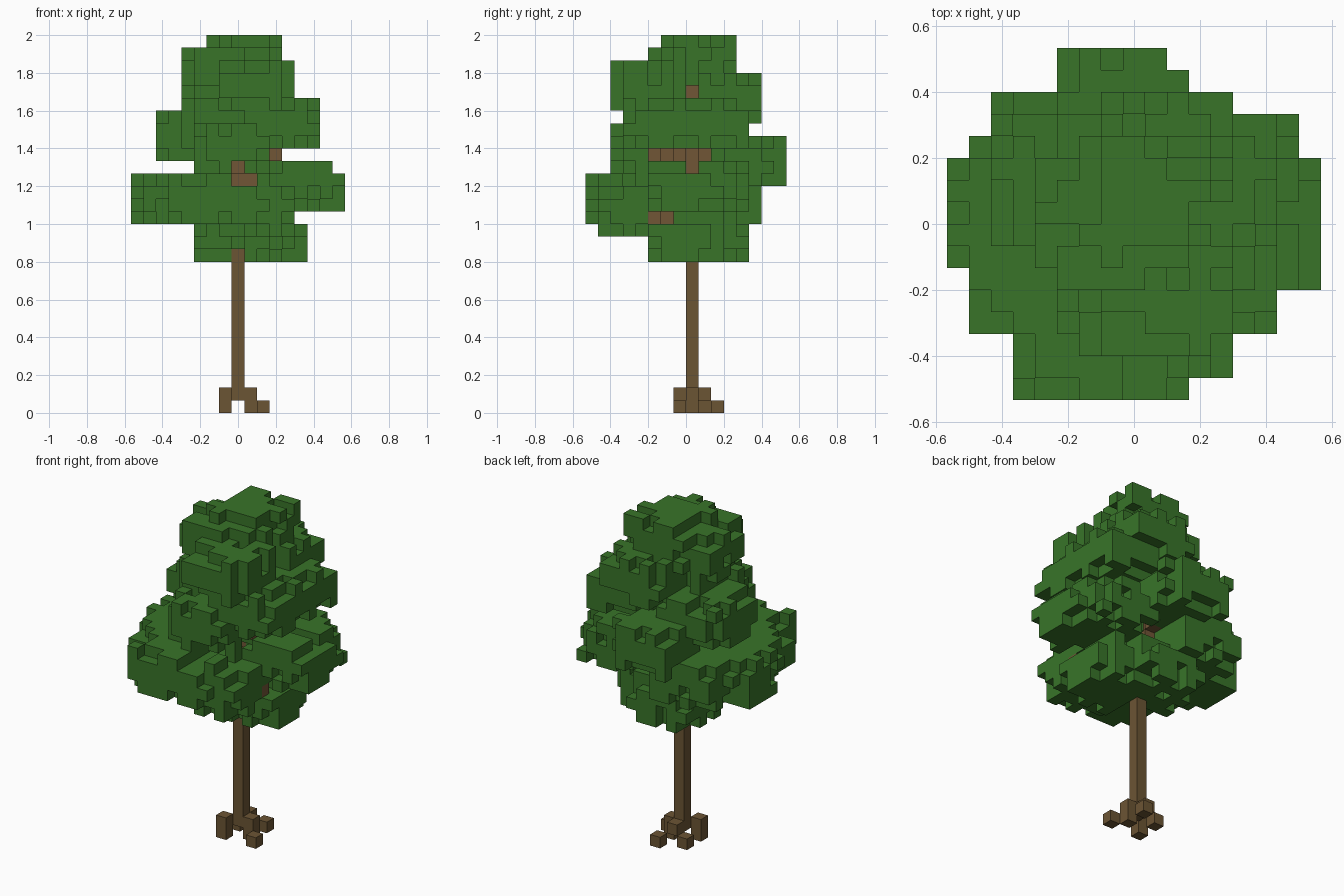
import bpy, bmesh, random
from mathutils import Vector

random.seed(7)
UNIT = 2 / 30  # edge of one block
CLUMP = (6, 6, 4)  # cells in one leaf clump

cube = bpy.data.objects.get("Cube")
if cube:
    bpy.data.objects.remove(cube, do_unlink=True)


def material(name, colour):
    mat = bpy.data.materials.new(name)
    mat.use_nodes = True
    mat.diffuse_color = (*colour, 1)
    mat.node_tree.nodes["Principled BSDF"].inputs["Base Color"].default_value = (*colour, 1)
    return mat


def block_object(name, cells, mat):
    """Skin a set of grid cells with only their exposed faces."""
    bm = bmesh.new()
    for cell in sorted(cells):
        centre = Vector((cell[0], cell[1] + 0.5, cell[2] + 0.5))
        for axis in range(3):
            for sign in (-1, 1):
                side = list(cell)
                side[axis] += sign
                if tuple(side) in cells:
                    continue
                ring = []
                for b, c in ((-1, -1), (1, -1), (1, 1), (-1, 1)):
                    offset = Vector()
                    offset[axis] = sign / 2
                    offset[(axis + 1) % 3] = b / 2
                    offset[(axis + 2) % 3] = c / 2
                    ring.append(bm.verts.new((centre + offset) * UNIT))
                bm.faces.new(ring[::sign])
    bmesh.ops.remove_doubles(bm, verts=bm.verts[:], dist=UNIT / 100)
    mesh = bpy.data.meshes.new(name)
    bm.to_mesh(mesh)
    bm.free()
    mesh.materials.append(mat)
    obj = bpy.data.objects.new(name, mesh)
    bpy.context.collection.objects.link(obj)
    return obj


def leaf_clump(corner):
    """Box of cells whose edges and corners are randomly nibbled away."""
    drop = (0, 0.06, 0.5, 0.9)  # chance by how many sides a cell touches
    cells = set()
    for x in range(CLUMP[0]):
        for y in range(CLUMP[1]):
            for z in range(CLUMP[2]):
                sides = sum(p in (0, n - 1) for p, n in zip((x, y, z), CLUMP))
                if random.random() >= drop[sides]:
                    cells.add((corner[0] + x, corner[1] + y, corner[2] + z))
    return cells


def limb(start, end):
    """Straight line of cells between two points."""
    a, b = Vector(start), Vector(end)
    steps = int(max(abs(v) for v in b - a))
    return {tuple(round(v) for v in a.lerp(b, n / steps)) for n in range(steps + 1)}


# Roots and trunk
roots = {(-1, -1, 0), (-1, -1, 1), (1, 0, 0), (1, 0, 1), (2, -1, 0),
         (0, 1, 1), (-1, 1, 0), (1, 2, 0)}
trunk = limb((0, 0, 1), (0, 0, 17))

# Leader and limbs inside the crown
limbs = limb((0, 0, 18), (0, 0, 26))
for start, end in (
    ((0, 0, 14), (-5, 0, 17)),
    ((0, 0, 14), (5, -1, 17)),
    ((0, 0, 14), (-1, -5, 16)),
    ((0, 0, 16), (-1, 4, 19)),
    ((0, 0, 19), (-3, 1, 21)),
    ((0, 0, 20), (3, -3, 20)),
    ((2, -2, 15), (4, -3, 15)),
    ((0, 0, 21), (3, 1, 23)),
    ((0, -1, 18), (1, -1, 18)),
):
    limbs |= limb(start, end)
limbs -= trunk

# Leaf clumps, each by its lowest corner cell
clumps = (
    (-2, -2, 26),  # crown tip
    (-4, -3, 25),
    (-1, -6, 24),
    (-1, 0, 23),
    (1, -5, 21),   # middle tier
    (1, -1, 21),
    (-4, -3, 21),
    (-6, -1, 20),
    (-3, -6, 19),
    (-3, 2, 18),
    (3, -3, 16),   # wide lower tier
    (2, -1, 16),
    (-8, -2, 15),
    (-7, -5, 15),
    (-6, 0, 15),
    (-5, -8, 15),
    (-3, -8, 15),
    (-1, -7, 14),
    (0, -3, 12),   # crown base
    (-3, -1, 12),
)
leaves = set()
for corner in clumps:
    leaves |= leaf_clump(corner)

# Small openings in the leaves that bare the limbs
side_gaps = {(-3, 20), (-2, 20), (-1, 20), (0, 20), (0, 19), (-3, 15), (-2, 15), (0, 25)}
front_gaps = {(0, 18), (0, 19), (1, 18), (0, 12)}
leaves = {(x, y, z) for x, y, z in leaves
          if not (x > 0 and (y, z) in side_gaps)
          and not (y < 0 and (x, z) in front_gaps)}
leaves -= trunk | limbs

bark = material("bark brown", (0.148, 0.09, 0.034))
branch = material("branch brown", (0.165, 0.093, 0.037))
green = material("leaf green", (0.04, 0.175, 0.022))

block_object("roots", roots, bark)
block_object("trunk", trunk, bark)
block_object("limbs", limbs, branch)
block_object("foliage", leaves, green)
